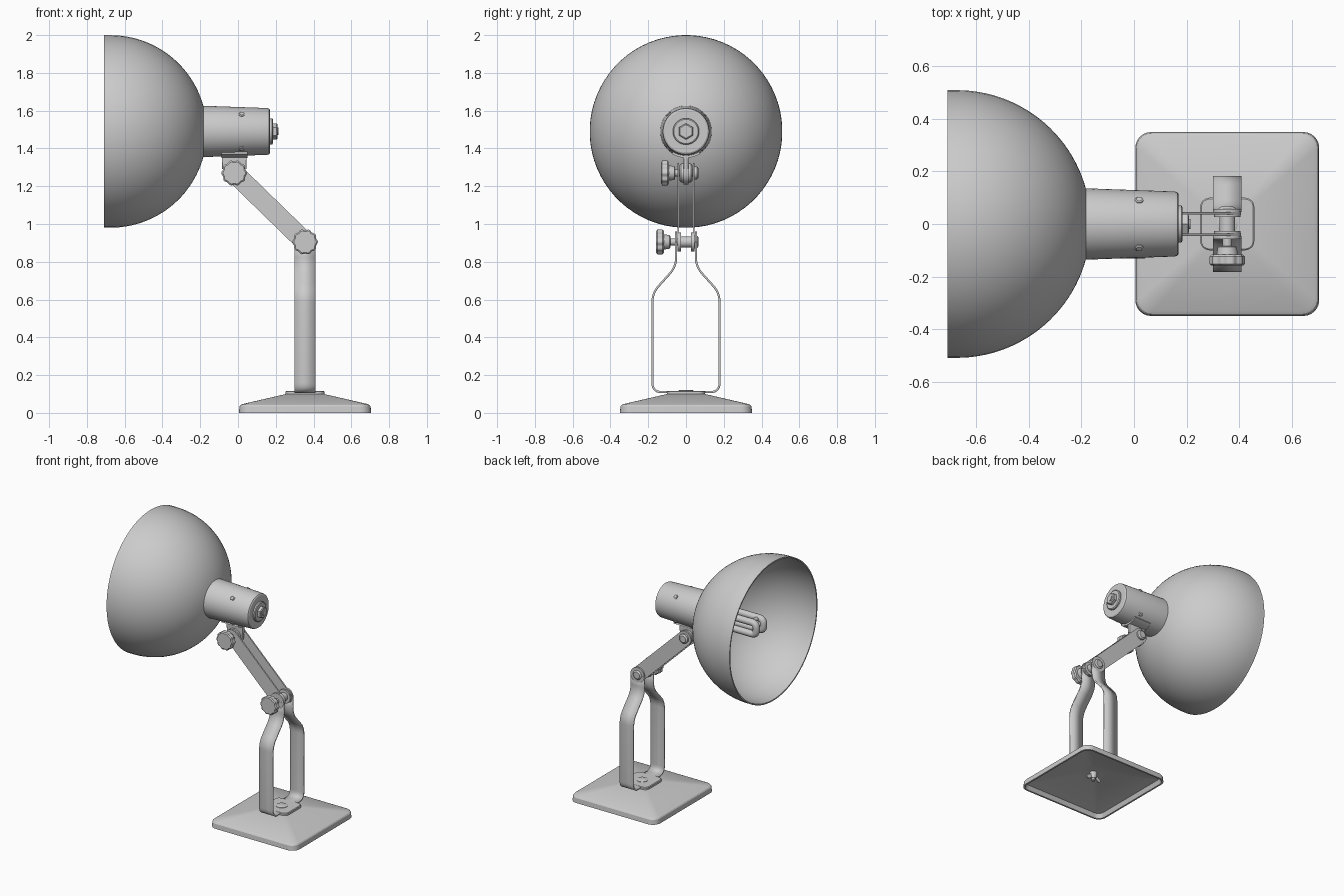
import bpy, bmesh, math
from mathutils import Vector

if "Cube" in bpy.data.objects:
    bpy.data.objects.remove(bpy.data.objects["Cube"], do_unlink=True)

grey = bpy.data.materials.new("light grey")
grey.use_nodes = True
grey.diffuse_color = (0.6, 0.6, 0.6, 1)
grey.node_tree.nodes["Principled BSDF"].inputs["Base Color"].default_value = (0.6, 0.6, 0.6, 1)

AXES = {"x": lambda a, b, t: (t, a, b), "y": lambda a, b, t: (a, t, b), "z": lambda a, b, t: (a, b, t)}


def finish(name, bm, angle=30):
    bmesh.ops.recalc_face_normals(bm, faces=bm.faces)
    me = bpy.data.meshes.new(name)
    bm.to_mesh(me)
    bm.free()
    me.materials.append(grey)
    me.shade_smooth()
    me.set_sharp_from_angle(angle=math.radians(angle))
    ob = bpy.data.objects.new(name, me)
    bpy.context.collection.objects.link(ob)
    return ob


def loft(name, rings, axis, origin=(0, 0, 0), closed=False, angle=30):
    """Skin a row of equal outlines, each (list of 2D points, position on axis)."""
    bm = bmesh.new()
    o = Vector(origin)
    vs = [[bm.verts.new(Vector(AXES[axis](a, b, t)) + o) for a, b in pts] for pts, t in rings]
    n = len(vs[0])
    for i in range(len(vs) if closed else len(vs) - 1):
        p, q = vs[i], vs[(i + 1) % len(vs)]
        for k in range(n):
            bm.faces.new((p[k], p[(k + 1) % n], q[(k + 1) % n], q[k]))
    if not closed:
        bm.faces.new(vs[0])
        bm.faces.new(vs[-1])
    return finish(name, bm, angle)


def circle(r, n=32, lobes=0, depth=0.0):
    out = []
    for k in range(n):
        a = 2 * math.pi * (k + 0.5) / n
        s = r * (1 - depth * (0.5 - 0.5 * math.cos(lobes * a)))
        out.append((s * math.cos(a), s * math.sin(a)))
    return out


def lathe(name, profile, axis, origin, n=32, closed=False, lobes=0, depth=0.0):
    return loft(name, [(circle(r, n, lobes, depth), t) for r, t in profile], axis, origin, closed)


def rounded(hx, hy, r, n=6):
    """Rounded rectangle outline."""
    out = []
    for q, (sx, sy) in enumerate([(1, 1), (-1, 1), (-1, -1), (1, -1)]):
        for k in range(n + 1):
            a = (q + k / n) * math.pi / 2
            out.append((sx * (hx - r) + r * math.cos(a), sy * (hy - r) + r * math.sin(a)))
    return out


def stadium(p, q, r, n=14):
    """Round-ended bar outline between two points."""
    base = math.atan2(q[1] - p[1], q[0] - p[0])
    out = []
    for c, start in ((q, base - math.pi / 2), (p, base + math.pi / 2)):
        for k in range(n + 1):
            a = start + math.pi * k / n
            out.append((c[0] + r * math.cos(a), c[1] + r * math.sin(a)))
    return out


def smooth_path(points, r, n=7):
    """Round the corners of an open path."""
    pts = [Vector(p) for p in points]
    out = [pts[0]]
    for a, b, c in zip(pts, pts[1:], pts[2:]):
        s, e = b + (a - b).normalized() * r, b + (c - b).normalized() * r
        out += [s * (1 - t) ** 2 + b * 2 * t * (1 - t) + e * t * t for t in [k / n for k in range(n + 1)]]
    return out + [pts[-1]]


CX, LZ = 0.355, 1.49          # stand centre, lamp axis height
HEAD, ELBOW = (-0.02, 1.27), (0.355, 0.905)

# hollow pyramid base
base_rings = [(0.085, 0.02, 0.09), (0.325, 0.04, 0.03), (0.338, 0.05, 0.0), (0.35, 0.06, 0.0),
              (0.347, 0.06, 0.034), (0.342, 0.057, 0.041), (0.33, 0.05, 0.047), (0.1, 0.02, 0.1)]
loft("base", [(rounded(h, h, r), z) for h, r, z in base_rings], "z", (CX, 0, 0), angle=20)

# clamp plate, bolt and wing nut
loft("clamp_plate", [(rounded(0.103, 0.1, 0.035), 0.097), (rounded(0.103, 0.1, 0.035), 0.112),
                     (rounded(0.098, 0.095, 0.03), 0.116)], "z", (CX, 0, 0))
lathe("base_bolt_head", [(0.04, 0.11), (0.04, 0.118), (0.034, 0.121)], "z", (CX, 0, 0))
lathe("base_bolt", [(0.012, 0.03), (0.012, 0.1)], "z", (CX, 0, 0), 16)
lathe("wing_nut", [(0.018, 0.045), (0.026, 0.075), (0.026, 0.092)], "z", (CX, 0, 0), 20)
for s, side in ((1, "left"), (-1, "right")):
    loft("wing_" + side, [(stadium((s * 0.018, 0.065), (s * 0.045, 0.045), 0.013), t)
                          for t in (-0.004, 0.004)], "y", (CX, 0, 0))

# bent strip forming both uprights
half = [(-0.052, 0.905), (-0.052, 0.775), (-0.178, 0.635), (-0.178, 0.11)]
path = smooth_path(half + [(-y, z) for y, z in reversed(half)], 0.05)
bm = bmesh.new()
rows = [[bm.verts.new((CX + s * 0.055, y, z)) for s in (-1, 1)] for y, z in path]
for p, q in zip(rows, rows[1:]):
    bm.faces.new((p[0], p[1], q[1], q[0]))
strip = finish("upright_strip", bm)
mod = strip.modifiers.new("thickness", "SOLIDIFY")
mod.thickness, mod.offset = 0.011, 0

# rounded strip ends and the two arm bars
for s, side in ((1, "back"), (-1, "front")):
    lathe("upright_end_" + side, [(0.055, s * 0.0465), (0.055, s * 0.0575)], "y", (CX, 0, 0.905), 40)
    loft("arm_bar_" + side, [(stadium(HEAD, ELBOW, 0.052), s * t) for t in (0.036, 0.046)], "y")


# pivot bolts with fluted hand knobs
def pivot(name, centre, knob_y):
    o = (centre[0], 0, centre[1])
    lathe(name + "_shaft", [(0.018, knob_y + 0.01), (0.018, 0.055)], "y", o, 20)
    lathe(name + "_knob", [(0.06, knob_y), (0.068, knob_y + 0.006), (0.068, knob_y + 0.034),
                           (0.06, knob_y + 0.042)], "y", o, 80, lobes=10, depth=0.09)
    lathe(name + "_knob_collar", [(0.042, knob_y + 0.035), (0.036, knob_y + 0.07),
                                  (0.03, knob_y + 0.075)], "y", o)
    lathe(name + "_bolt_head", [(0.034, 0.045), (0.034, 0.058), (0.024, 0.066)], "y", o)


pivot("elbow", ELBOW, -0.158)
pivot("head", HEAD, -0.132)
for s, side in ((1, "back"), (-1, "front")):
    lathe("elbow_washer_" + side, [(0.05, s * 0.026), (0.05, s * 0.036)], "y", (CX, 0, 0.905))
lathe("elbow_spacer", [(0.03, -0.03), (0.03, 0.03)], "y", (CX, 0, 0.905))
lathe("head_spacer", [(0.042, -0.034), (0.05, -0.026), (0.05, 0.026), (0.042, 0.034)],
      "y", (HEAD[0], 0, HEAD[1]))

# tongue and curved saddle under the socket
loft("head_tongue", [(stadium(HEAD, (HEAD[0], 1.31), 0.06), t) for t in (-0.012, 0.012)], "y")
loft("tongue_web", [(rounded(0.064, 0.012, 0.004), 1.29), (rounded(0.066, 0.014, 0.004), 1.37)],
     "z", (HEAD[0], 0, 0))
arc = [math.radians(-90 + 32 * k / 8) for k in range(-8, 9)]
saddle = [(r * math.cos(a), r * math.sin(a)) for r, seq in ((0.125, arc), (0.14, arc[::-1])) for a in seq]
loft("socket_saddle", [(saddle, -0.088), (saddle, 0.05)], "x", (0, 0, LZ))

# socket housing with end washer, nut and screws
O = (0, 0, LZ)
lathe("socket", [(0.12, -0.215), (0.136, -0.2), (0.136, -0.18), (0.124, 0.155), (0.121, 0.165),
                 (0.113, 0.17)], "x", O, 48)
lathe("end_washer", [(0.07, 0.165), (0.07, 0.18), (0.064, 0.185)], "x", O, 40)
lathe("end_nut", [(0.043, 0.18), (0.043, 0.205), (0.036, 0.21)], "x", O, 6)
lathe("end_bolt", [(0.02, 0.18), (0.02, 0.215)], "x", O, 20)
for i in range(4):
    a = math.radians(45 + 90 * i)
    screw = lathe(f"socket_screw_{i + 1}", [(0.016, 0.115), (0.016, 0.131), (0.011, 0.135)], "z", (0, 0, 0), 16)
    screw.location = (0.02, 0, LZ)
    screw.rotation_euler = (a, 0, 0)

# hollow round shade
R, SX, T = 0.51, -0.675, 0.009
outer = [(R, -0.71)] + [(R * math.cos(a), SX + R * math.sin(a))
                        for a in [math.radians(75.5) * k / 24 for k in range(25)]]
inner = [(r * (R - T) / R, SX + (x - SX) * (R - T) / R if x > SX else x) for r, x in reversed(outer)]
lathe("shade", outer + inner, "x", O, 72, closed=True)

# folded-tube bulb and its holder
lathe("bulb_holder", [(0.095, -0.2), (0.09, -0.25), (0.08, -0.26)], "x", O, 40)
for s, side in ((1, "left"), (-1, "right")):
    u_path = smooth_path([(-0.24, 0.042), (-0.6, 0.042), (-0.6, -0.042), (-0.24, -0.042)], 0.035, 6)
    cu = bpy.data.curves.new("bulb_tube_" + side, "CURVE")
    cu.dimensions = "3D"
    cu.bevel_depth, cu.bevel_resolution = 0.024, 4
    cu.use_fill_caps = True
    sp = cu.splines.new("POLY")
    sp.points.add(len(u_path) - 1)
    for pt, (x, z) in zip(sp.points, u_path):
        pt.co = (x, s * 0.042, LZ + z, 1)
    cu.materials.append(grey)
    bpy.context.collection.objects.link(bpy.data.objects.new("bulb_tube_" + side, cu))
lathe("bulb_bridge", [(0.014, -0.042), (0.014, 0.042)], "y", (-0.56, 0, LZ + 0.042), 16)
